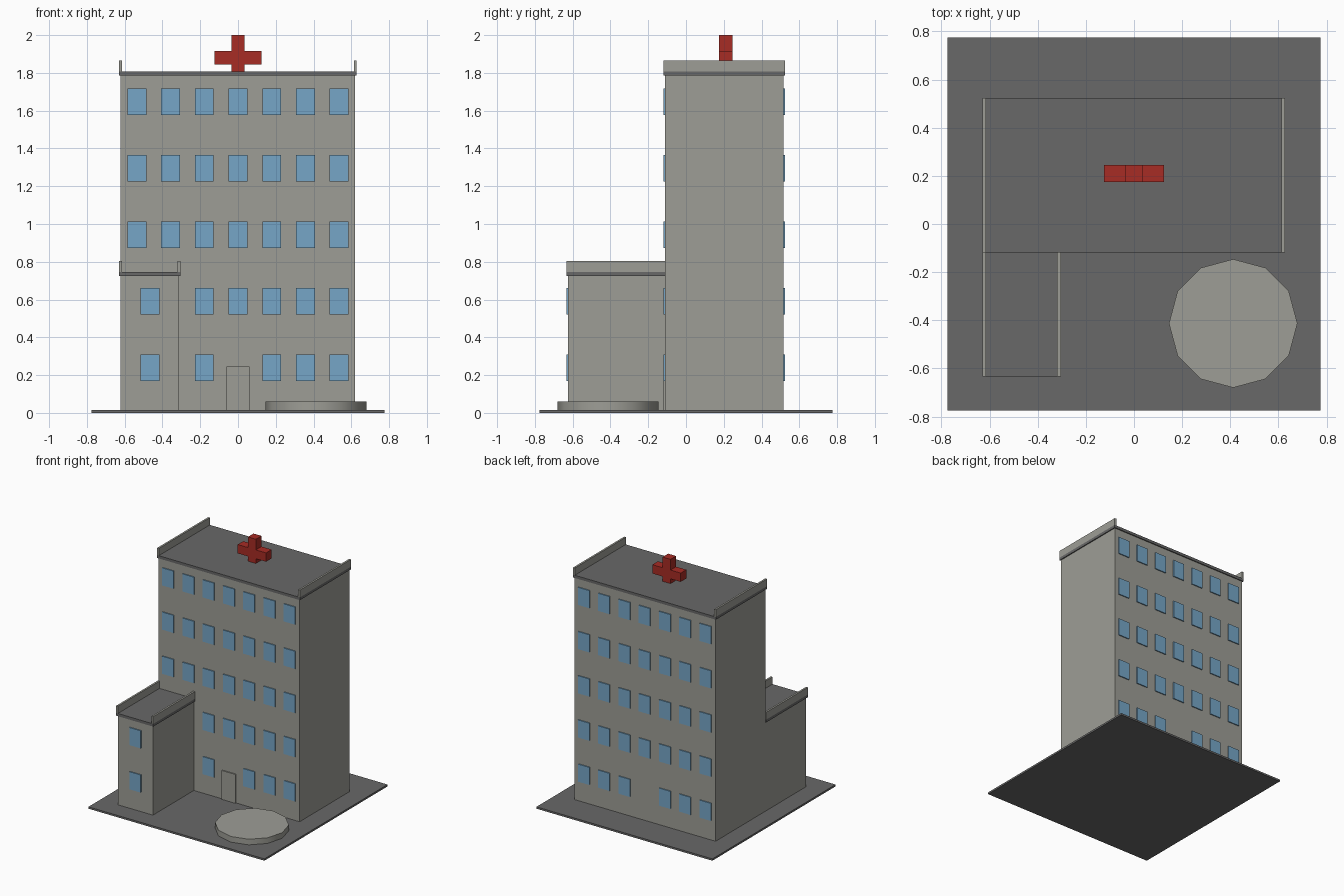
import bpy
import math

if "Cube" in bpy.data.objects:
    bpy.data.objects.remove(bpy.data.objects["Cube"], do_unlink=True)


def material(name, r, g, b):
    m = bpy.data.materials.new(name)
    m.use_nodes = True
    m.diffuse_color = (r, g, b, 1)
    m.node_tree.nodes["Principled BSDF"].inputs["Base Color"].default_value = (r, g, b, 1)
    return m


wall = material("warm grey wall", 0.34, 0.34, 0.305)
dark = material("dark grey", 0.14, 0.14, 0.14)
glass = material("window blue", 0.18, 0.38, 0.57)
red = material("red", 0.39, 0.025, 0.018)


def box(name, mat, x, y, z):
    """Box from (min, max) pairs along each axis."""
    spans = (x, y, z)
    bpy.ops.mesh.primitive_cube_add(size=1, location=[(a + b) / 2 for a, b in spans])
    ob = bpy.context.object
    ob.name = name
    for v in ob.data.vertices:
        for i, (a, b) in enumerate(spans):
            v.co[i] *= b - a
    ob.data.materials.append(mat)
    return ob


def block(name, x, y, top, back_lip):
    """Walls with an overhanging roof slab and a parapet on each side."""
    lip = 0.008
    box(name + "_walls", wall, x, y, (GROUND, top))
    left, right = x[0] - lip, x[1] + lip
    depth = (y[0] - lip, y[1] + back_lip)
    box(name + "_roof", dark, (left, right), depth, (top, top + 0.022))
    rail = (top + 0.022, top + 0.08)
    box(name + "_right_parapet", wall, (left, left + 0.015), depth, rail)
    box(name + "_left_parapet", wall, (right - 0.015, right), depth, rail)


def window(name, x, z, y, side):
    """Thin pane standing just off a wall; side is -1 for front, 1 for back."""
    box(name, glass, (x - 0.05, x + 0.05), sorted((y, y + side * 0.008)), (z - 0.07, z + 0.07))


# Ground and the two building blocks
GROUND = 0.015
FRONT, BACK, WING_FRONT = -0.11, 0.516, -0.625
box("ground_slab", dark, (-0.775, 0.775), (-0.775, 0.775), (0, GROUND))
block("main_building", (-0.622, 0.62), (FRONT, BACK), 1.785, 0.008)
block("wing", (-0.622, -0.312), (WING_FRONT, FRONT), 0.725, 0)

# Windows on the front, back and wing
for floor in range(5):
    z = 0.24 + floor * 0.352
    for column in range(-3, 4):
        x = column * 0.1785
        if floor == 0 and column == 0:
            continue
        window("back_window", x, z, BACK, 1)
        if floor > 1 or column > -2:
            window("front_window", x, z, FRONT, -1)
    if floor < 2:
        window("wing_window", -0.465, z, WING_FRONT, -1)

# Front door
box("front_door", wall, (-0.06, 0.06), (FRONT - 0.009, FRONT), (GROUND, 0.245))

# Rooftop cross
box("cross_post", red, (-0.035, 0.035), (0.175, 0.245), (1.8, 2.0))
for name, x in (("cross_right_arm", (-0.125, -0.035)), ("cross_left_arm", (0.035, 0.125))):
    box(name, red, x, (0.175, 0.245), (1.845, 1.915))

# Round landing pad in the forecourt
bpy.ops.mesh.primitive_cylinder_add(vertices=12, radius=0.267, depth=0.045,
                                    location=(0.412, -0.413, GROUND + 0.0225))
pad = bpy.context.object
pad.name = "landing_pad"
pad.data.materials.append(wall)
bpy.ops.object.shade_smooth_by_angle(angle=math.radians(40))
